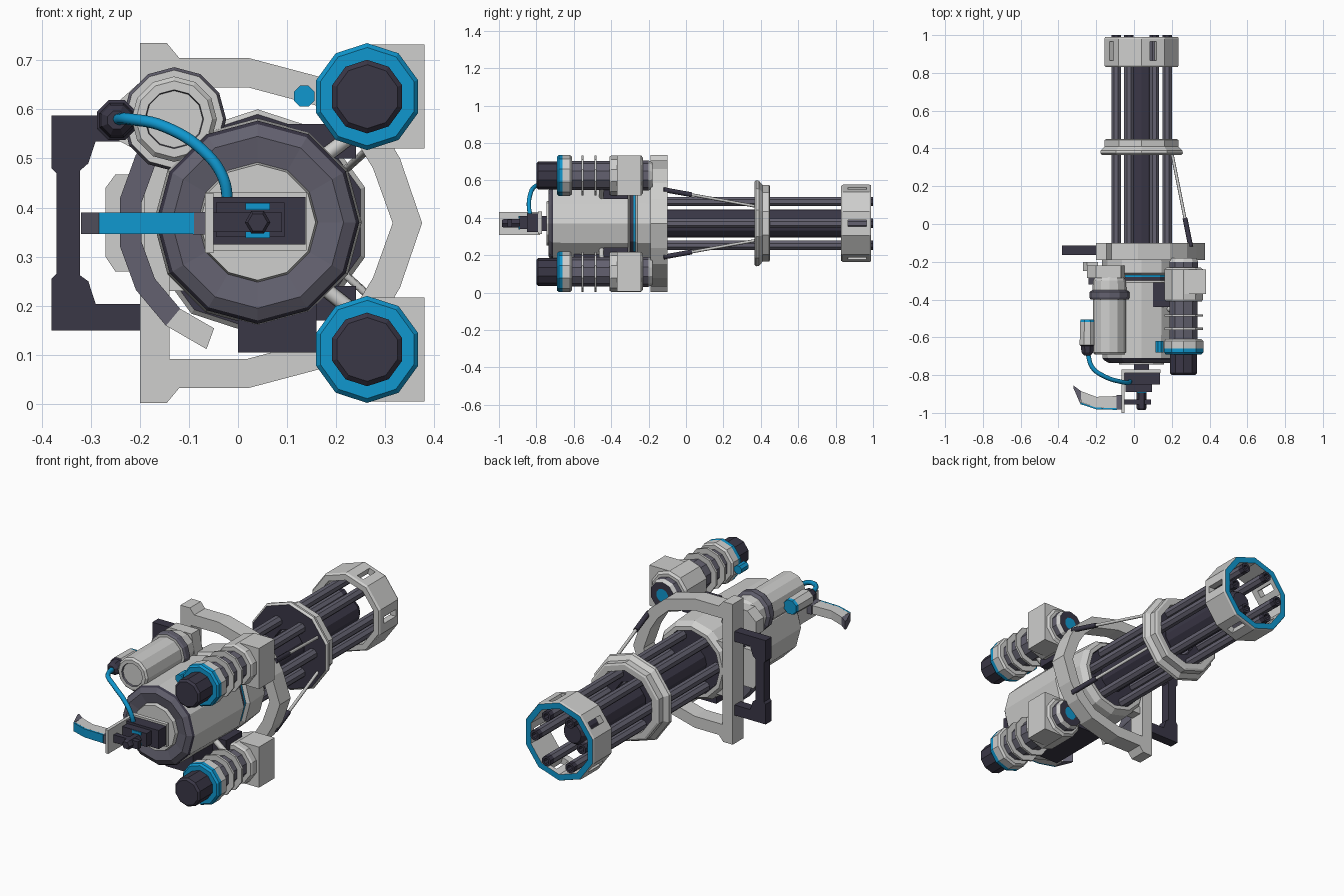
import bpy, bmesh
from math import sin, cos, pi, radians
from mathutils import Vector

cube = bpy.data.objects.get("Cube")
if cube:
    bpy.data.objects.remove(cube, do_unlink=True)

COLOURS = {"light_grey": (0.62, 0.62, 0.61), "mid_grey": (0.125, 0.12, 0.16),
           "dark_violet": (0.042, 0.038, 0.062), "bright_blue": (0.005, 0.31, 0.62)}
MATS = []
for label, rgb in COLOURS.items():
    m = bpy.data.materials.new(label)
    m.use_nodes = True
    m.diffuse_color = (*rgb, 1)
    m.node_tree.nodes["Principled BSDF"].inputs["Base Color"].default_value = (*rgb, 1)
    MATS.append(m)
LIGHT, MID, DARK, BLUE = range(4)
CX, CZ = 0.04, 0.37      # main axis


def finish(name, bm):
    bmesh.ops.recalc_face_normals(bm, faces=bm.faces[:])
    me = bpy.data.meshes.new(name)
    bm.to_mesh(me)
    bm.free()
    for m in MATS:
        me.materials.append(m)
    ob = bpy.data.objects.new(name, me)
    bpy.context.collection.objects.link(ob)
    return ob


def lathe(name, profile, cx=CX, cz=CZ, sides=10, turn=90, closed=False):
    """Turn (y, radius, colour) stations about an axis along y."""
    bm = bmesh.new()
    rings = []
    for y, r, _ in profile:
        angles = [radians(turn) + 2 * pi * i / sides for i in range(sides)]
        rings.append([bm.verts.new((cx + r * cos(a), y, cz + r * sin(a))) for a in angles])
    n = len(rings)
    for k in range(n if closed else n - 1):
        a, b = rings[k], rings[(k + 1) % n]
        for i in range(sides):
            j = (i + 1) % sides
            bm.faces.new((a[i], a[j], b[j], b[i])).material_index = profile[k][2]
    if not closed:
        bm.faces.new(rings[0]).material_index = profile[0][2]
        bm.faces.new(rings[-1]).material_index = profile[-1][2]
    return finish(name, bm)


def prism(name, pts, d0, d1, mat, axis="y"):
    """Extrude a 2D outline along y (points x, z) or z (points x, y)."""
    bm = bmesh.new()
    put = (lambda p, d: (p[0], d, p[1])) if axis == "y" else (lambda p, d: (p[0], p[1], d))
    a, b = [[bm.verts.new(put(p, d)) for p in pts] for d in (d0, d1)]
    n = len(pts)
    faces = [bm.faces.new(a), bm.faces.new(b)]
    faces += [bm.faces.new((a[i], a[(i + 1) % n], b[(i + 1) % n], b[i])) for i in range(n)]
    for f in faces:
        f.material_index = mat
    return finish(name, bm)


def box(name, x, y, z, mat):
    return prism(name, [(x[0], z[0]), (x[1], z[0]), (x[1], z[1]), (x[0], z[1])], y[0], y[1], mat)


def band(name, outer, inner, y0, y1, mats, cyclic=False):
    """Flat strip between two outlines, given depth along y."""
    bm = bmesh.new()
    rows = [[bm.verts.new((p[0], y, p[1])) for p, y in
             ((o, y0), (o, y1), (i, y1), (i, y0))] for o, i in zip(outer, inner)]
    n = len(rows)
    for k in range(n if cyclic else n - 1):
        a, b = rows[k], rows[(k + 1) % n]
        for i in range(4):
            j = (i + 1) % 4
            bm.faces.new((a[i], a[j], b[j], b[i])).material_index = mats[k]
    if not cyclic:
        bm.faces.new(rows[0]).material_index = mats[0]
        bm.faces.new(rows[-1]).material_index = mats[-1]
    return finish(name, bm)


def tube(name, pts, r, mat, smooth=True):
    cu = bpy.data.curves.new(name, "CURVE")
    cu.dimensions = "3D"
    cu.bevel_depth, cu.bevel_resolution, cu.use_fill_caps = r, 2, True
    cu.resolution_u = 6
    sp = cu.splines.new("BEZIER")
    sp.bezier_points.add(len(pts) - 1)
    for bp, p in zip(sp.bezier_points, pts):
        bp.co = p
        bp.handle_left_type = bp.handle_right_type = "AUTO" if smooth else "VECTOR"
    cu.materials.append(MATS[mat])
    ob = bpy.data.objects.new(name, cu)
    bpy.context.collection.objects.link(ob)


# Main drum with grey rear cap, dark groove and front collar
lathe("drum_body", [(-0.745, 0.075, LIGHT), (-0.745, 0.118, LIGHT), (-0.725, 0.122, MID),
                    (-0.735, 0.175, MID), (-0.72, 0.2, DARK), (-0.71, 0.207, LIGHT),
                    (-0.31, 0.212, LIGHT), (-0.3, 0.195, DARK), (-0.28, 0.195, BLUE),
                    (-0.27, 0.195, LIGHT), (-0.26, 0.212, LIGHT), (-0.13, 0.205, LIGHT),
                    (-0.1, 0.185, LIGHT), (-0.1, 0.165, DARK), (-0.12, 0.16, DARK)], sides=12)
box("drum_underside_block", (0.0, 0.16), (-0.6, -0.25), (0.105, 0.22), DARK)

# Rotating barrels and core
lathe("barrel_core", [(-0.13, 0.075, DARK), (0.84, 0.075, DARK), (0.88, 0.05, DARK)], sides=12)
for i in range(6):
    a = i * pi / 3
    lathe(f"barrel_{i + 1}", [(-0.13, 0.027, MID), (0.97, 0.027, DARK), (1.0, 0.027, DARK),
                              (1.0, 0.015, DARK), (0.95, 0.015, DARK)],
          CX + 0.135 * cos(a), CZ + 0.135 * sin(a), 8, 22.5)

# Middle clamp ring
lathe("clamp_ring", [(0.365, 0.09, DARK), (0.365, 0.22, LIGHT), (0.375, 0.23, LIGHT),
                     (0.39, 0.227, LIGHT), (0.41, 0.205, LIGHT), (0.445, 0.205, LIGHT),
                     (0.45, 0.195, LIGHT), (0.45, 0.165, LIGHT), (0.40, 0.16, DARK),
                     (0.40, 0.09, DARK)], closed=True)

# Hollow muzzle ring with five through slots
muzzle = lathe("muzzle_ring", [(0.83, 0.17, LIGHT), (0.83, 0.2, LIGHT), (0.84, 0.207, LIGHT),
                               (0.98, 0.207, LIGHT), (0.99, 0.203, BLUE), (0.99, 0.172, LIGHT)],
               closed=True)
bm = bmesh.new()
for i in range(5):
    a = 2 * pi * i / 5
    c = bmesh.ops.create_cube(bm, size=1)["verts"]
    for v in c:
        t = v.co.z * 0.036
        r = 0.19 + v.co.x * 0.08
        v.co = (CX + r * cos(a) - t * sin(a), 0.915 + v.co.y * 0.1, CZ + r * sin(a) + t * cos(a))
cutter = finish("slot_cutter", bm)
cutter.hide_render = True
cutter.display_type = "WIRE"
mod = muzzle.modifiers.new("slots", "BOOLEAN")
mod.operation, mod.object, mod.solver = "DIFFERENCE", cutter, "EXACT"
bpy.context.view_layer.objects.active = muzzle
bpy.ops.object.modifier_apply(modifier=mod.name)
bpy.data.objects.remove(cutter, do_unlink=True)

# Carrying frame, mirrored top to bottom
half_out = [(-0.2, 0.735), (-0.145, 0.735), (-0.12, 0.705), (0.02, 0.705), (0.19, 0.66),
            (0.28, 0.585), (0.33, 0.5), (0.375, 0.3685)]
half_in = [(-0.14, 0.645), (-0.138, 0.645), (-0.12, 0.645), (0.02, 0.645), (0.17, 0.605),
           (0.235, 0.545), (0.275, 0.48), (0.315, 0.3685)]
flip = lambda pts: pts + [(x, 0.737 - z) for x, z in pts[-2::-1]]
band("carrying_frame", flip(half_out), flip(half_in), -0.19, -0.1, [LIGHT] * 15, True)
for s in (1, -1):
    box("frame_tie", (-0.16, -0.02) if s > 0 else (-0.16, 0.0), (-0.18, -0.12),
        sorted((CZ + s * 0.1, CZ + s * 0.14)), LIGHT)

# Side handle on the right
grip_out = [(-0.2, 0.588), (-0.38, 0.588), (-0.38, 0.48), (-0.37, 0.47), (-0.37, 0.265),
            (-0.38, 0.255), (-0.38, 0.15), (-0.2, 0.15)]
grip_in = [(-0.2, 0.535), (-0.29, 0.535), (-0.305, 0.49), (-0.322, 0.475), (-0.322, 0.262),
           (-0.305, 0.25), (-0.29, 0.204), (-0.2, 0.204)]
band("side_handle", grip_out, grip_in, -0.165, -0.115, [DARK] * 8)
prism("side_guard", [(-0.19, 0.27), (-0.25, 0.27), (-0.27, 0.3), (-0.27, 0.44), (-0.25, 0.467),
                     (-0.19, 0.467)], -0.25, -0.2, LIGHT)

# Curved feed chute with light end piece
arc = [radians(130 + 20 * i) for i in range(7)]
ring = lambda r: [(0.03 + r * cos(a), CZ + r * sin(a)) for a in arc]
band("feed_chute", ring(0.275), ring(0.23), -0.32, -0.23, [MID] * 5 + [LIGHT] * 2)

# Twin canisters, fittings and struts on the left
for s, tag in ((1, "upper"), (-1, "lower")):
    z = 0.3685 + s * 0.2575
    profile = [(-0.8, 0.065, DARK), (-0.79, 0.075, DARK), (-0.69, 0.075, BLUE),
               (-0.69, 0.1, BLUE), (-0.68, 0.109, BLUE), (-0.66, 0.109, LIGHT),
               (-0.62, 0.109, LIGHT), (-0.61, 0.1, LIGHT), (-0.61, 0.078, MID)]
    for y in (-0.56, -0.49):
        profile += [(y, 0.078, LIGHT), (y, 0.107, LIGHT), (y + 0.012, 0.107, LIGHT),
                    (y + 0.012, 0.078, MID)]
    profile += [(-0.41, 0.078, LIGHT), (-0.41, 0.1, LIGHT), (-0.4, 0.107, LIGHT),
                (-0.24, 0.107, LIGHT), (-0.23, 0.095, LIGHT), (-0.23, 0.08, MID),
                (-0.2, 0.08, LIGHT), (-0.18, 0.07, DARK), (-0.18, 0.035, BLUE)]
    lathe(f"{tag}_canister", profile, 0.263, z)
    box(f"{tag}_canister_bracket", (0.26, 0.38), (-0.37, -0.24), (z - 0.106, z + 0.106), LIGHT)
    zi = sorted((CZ + s * 0.13, CZ + s * 0.2))
    box(f"{tag}_canister_mount", (0.1, 0.24), (-0.44, -0.31), zi, DARK)
    tube(f"{tag}_link", [(0.17, -0.45, CZ + s * 0.13), (0.27, -0.45, z - s * 0.05)], 0.015, LIGHT, False)
    a, b = Vector((0.3, -0.12, CZ + s * 0.18)), Vector((0.2, 0.38, CZ + s * 0.09))
    mid = a.lerp(b, 0.3)
    tube(f"{tag}_strut_sleeve", [a, mid], 0.013, DARK, False)
    tube(f"{tag}_strut", [mid, b], 0.008, LIGHT, False)
lathe("canister_nozzle", [(-0.68, 0.023, BLUE), (-0.62, 0.023, BLUE)], 0.135, 0.627, 8, 22.5)

# Side tank with connector and hose
lathe("side_tank", [(-0.68, 0.052, LIGHT), (-0.68, 0.058, MID), (-0.69, 0.06, LIGHT),
                    (-0.69, 0.078, LIGHT), (-0.68, 0.087, LIGHT), (-0.4, 0.087, LIGHT),
                    (-0.4, 0.1, MID), (-0.39, 0.106, MID), (-0.36, 0.106, MID),
                    (-0.35, 0.09, LIGHT), (-0.3, 0.087, LIGHT), (-0.28, 0.075, LIGHT)],
      -0.13, 0.58, 12)
prism("tank_bracket", [(-0.25, 0.54), (-0.25, 0.61), (-0.2, 0.655), (-0.07, 0.655), (-0.04, 0.5),
                       (-0.12, 0.47)], -0.285, -0.22, LIGHT)
lathe("hose_connector", [(-0.695, 0.02, DARK), (-0.68, 0.033, DARK), (-0.645, 0.038, DARK),
                         (-0.64, 0.044, LIGHT), (-0.52, 0.042, BLUE), (-0.505, 0.038, BLUE)],
      -0.247, 0.578, 8, 22.5)
tube("hose", [(-0.245, -0.685, 0.58), (-0.22, -0.76, 0.58), (-0.15, -0.81, 0.565),
              (-0.07, -0.835, 0.515), (-0.03, -0.84, 0.46), (-0.02, -0.83, 0.4)], 0.012, BLUE)

# Rear control block
box("rear_neck", (0.0, 0.08), (-0.79, -0.72), (0.33, 0.41), DARK)
box("rear_plate", (-0.065, 0.14), (-0.79, -0.77), (0.313, 0.432), LIGHT)
box("control_block", (-0.05, 0.137), (-0.85, -0.79), (0.325, 0.422), DARK)
box("control_step", (-0.045, 0.095), (-0.89, -0.85), (0.34, 0.41), DARK)
for z in (0.345, 0.402):
    box("control_light", (0.015, 0.065), (-0.895, -0.888), (z - 0.007, z + 0.007), BLUE)
lathe("control_knob", [(-0.985, 0.02, DARK), (-0.975, 0.026, DARK), (-0.88, 0.026, DARK)], 0.04, CZ, 6, 0)
box("control_crossbar", (-0.05, 0.09), (-0.955, -0.93), (0.35, 0.39), DARK)
box("grip_side_plate", (-0.067, -0.05), (-1.0, -0.78), (0.307, 0.43), LIGHT)

# Rear grip with blue outer face
prism("rear_grip", [(-0.06, -0.91), (-0.2, -0.915), (-0.28, -0.885), (-0.28, -0.945),
                    (-0.2, -0.972), (-0.06, -0.975)], 0.346, 0.39, LIGHT, "z")
prism("rear_grip_pad", [(-0.09, -0.975), (-0.2, -0.972), (-0.283, -0.945), (-0.283, -0.954),
                        (-0.2, -0.981), (-0.09, -0.984)], 0.346, 0.39, BLUE, "z")
prism("rear_grip_tip", [(-0.28, -0.885), (-0.32, -0.855), (-0.32, -0.87), (-0.283, -0.955)],
      0.346, 0.39, MID, "z")
box("rear_grip_root", (-0.092, -0.06), (-0.983, -0.905), (0.345, 0.391), MID)
